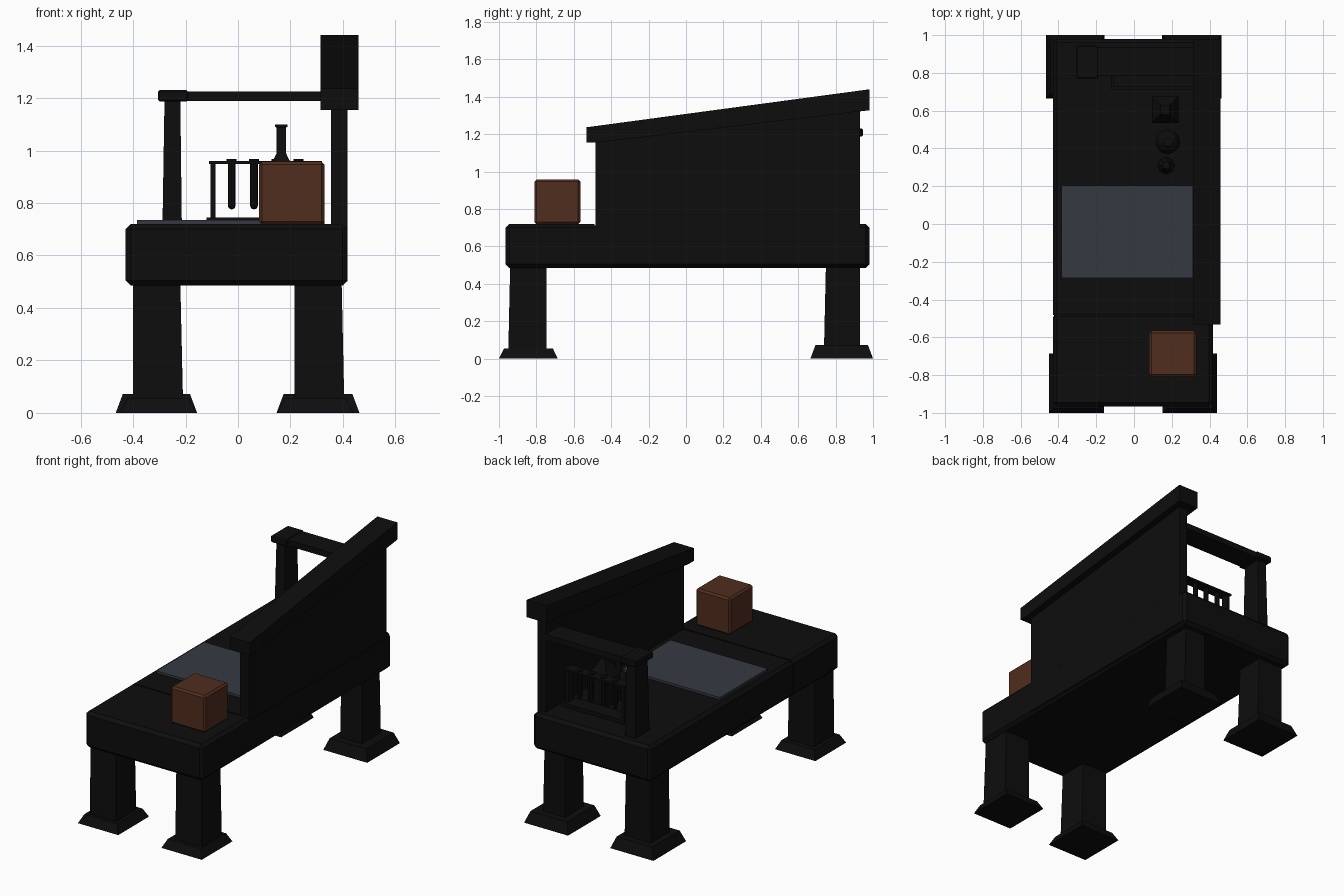
import bpy, bmesh
from math import pi

if "Cube" in bpy.data.objects:
    bpy.data.objects.remove(bpy.data.objects["Cube"])


def material(name, rgb):
    m = bpy.data.materials.new(name)
    m.diffuse_color = (*rgb, 1)
    m.use_nodes = True
    m.node_tree.nodes["Principled BSDF"].inputs["Base Color"].default_value = m.diffuse_color
    return m


BLACK = material("black_wood", (0.004, 0.004, 0.004))
SLATE = material("slate_mat", (0.036, 0.041, 0.053))
BROWN = material("brown_wood", (0.08, 0.026, 0.013))


def finish(name, bm, mat, bevel=0):
    bmesh.ops.recalc_face_normals(bm, faces=bm.faces)
    me = bpy.data.meshes.new(name)
    bm.to_mesh(me)
    bm.free()
    me.materials.append(mat)
    ob = bpy.data.objects.new(name, me)
    bpy.context.collection.objects.link(ob)
    if bevel:
        mod = ob.modifiers.new("bevel", "BEVEL")
        mod.width = bevel
        mod.segments = 1
    return ob


def loft(name, rings, mat=BLACK, bevel=0):
    """Stack of rectangles (x0, x1, y0, y1, z) joined into one solid."""
    bm = bmesh.new()
    loops = [[bm.verts.new(p) for p in ((a, c, z), (b, c, z), (b, d, z), (a, d, z))]
             for a, b, c, d, z in rings]
    for lo, hi in zip(loops, loops[1:]):
        for i in range(4):
            j = (i + 1) % 4
            bm.faces.new((lo[i], lo[j], hi[j], hi[i]))
    bm.faces.new(loops[0][::-1])
    bm.faces.new(loops[-1])
    return finish(name, bm, mat, bevel)


def box(name, x, y, z, mat=BLACK, bevel=0):
    return loft(name, [(*x, *y, z[0]), (*x, *y, z[1])], mat, bevel)


def side_profile(name, yz, x0, x1, bevel=0):
    """Outline in the yz plane extruded along x."""
    bm = bmesh.new()
    f = bm.faces.new([bm.verts.new((x0, y, z)) for y, z in yz])
    new = bmesh.ops.extrude_face_region(bm, geom=[f])["geom"]
    bmesh.ops.translate(bm, vec=(x1 - x0, 0, 0),
                        verts=[v for v in new if isinstance(v, bmesh.types.BMVert)])
    return finish(name, bm, BLACK, bevel)


def turned(name, x, y, profile, sides=12):
    """Stack of cones following a (radius, z) profile."""
    bm = bmesh.new()
    prof = [bm.verts.new((r, 0, z)) for r, z in profile]
    edges = [bm.edges.new(p) for p in zip(prof, prof[1:])]
    bmesh.ops.spin(bm, geom=prof + edges, axis=(0, 0, 1), cent=(0, 0, 0),
                   angle=2 * pi, steps=sides)
    bmesh.ops.remove_doubles(bm, verts=bm.verts, dist=0.0005)
    bmesh.ops.translate(bm, vec=(x, y, 0), verts=bm.verts)
    return finish(name, bm, BLACK)


# Thick table top with a seam cut around it
top = box("table_top", (-0.428, 0.418), (-0.965, 0.98), (0.485, 0.72), bevel=0.02)
for label, x, z in (("top", (-0.5, 0.5), (0.712, 0.8)), ("left", (-0.5, -0.42), (0.5, 0.8))):
    cutter = box("seam_cutter_" + label, x, (-0.49, -0.482), z)
    cutter.hide_render = True
    cutter.hide_set(True)
    cut = top.modifiers.new("seam", "BOOLEAN")
    cut.operation = "DIFFERENCE"
    cut.object = cutter

# Legs with flared feet
for label, fx0, fx1, fy0, fy1, h, lx0, lx1, ly0, ly1 in (
        ("front_left", -0.45, -0.16, -1.0, -0.685, 0.055, -0.40, -0.22, -0.94, -0.745),
        ("front_right", 0.15, 0.44, -1.0, -0.685, 0.055, 0.215, 0.395, -0.94, -0.745),
        ("back_left", -0.466, -0.156, 0.665, 1.0, 0.072, -0.40, -0.22, 0.748, 0.93),
        ("back_right", 0.147, 0.463, 0.665, 1.0, 0.072, 0.218, 0.365, 0.748, 0.93)):
    t = 0.027
    loft(label + "_foot", [(fx0, fx1, fy0, fy1, 0),
                           (fx0 + t, fx1 - t, fy0 + t, fy1 - t, h)])
    s = 0.01
    loft(label + "_leg", [(lx0, lx1 + s, ly0 - s, ly1, h - 0.01),
                          (lx0, lx1, ly0, ly1, 0.5)])

# Side wall with a sloping cap
side_profile("side_wall", [(-0.485, 0.50), (0.93, 0.50), (0.93, 1.35), (-0.485, 1.18)],
             0.355, 0.417)
side_profile("wall_cap", [(-0.533, 1.155), (-0.475, 1.155), (0.98, 1.328),
                          (0.98, 1.44), (-0.533, 1.237)], 0.315, 0.459)

# Back frame: post, cap block and cross beam
loft("back_post", [(-0.288, -0.214, 0.785, 0.93, 0.71), (-0.28, -0.22, 0.795, 0.92, 1.20)])
box("post_cap", (-0.305, -0.19), (0.77, 0.945), (1.187, 1.23), bevel=0.006)
box("back_beam", (-0.2, 0.37), (0.785, 0.935), (1.188, 1.226))

# Rack with hanging tubes
box("rack_base", (-0.12, 0.33), (0.71, 0.81), (0.715, 0.745))
box("rack_rail", (-0.11, 0.32), (0.725, 0.795), (0.948, 0.96))
for i, x in enumerate((-0.095, 0.305)):
    box(f"rack_post_{i}", (x - 0.01, x + 0.01), (0.735, 0.785), (0.74, 0.95))
for i in range(4):
    turned(f"rack_tube_{i}", -0.024 + i * 0.085, 0.76,
           [(0, 0.775), (0.011, 0.78), (0.015, 0.79), (0.015, 0.958),
            (0.019, 0.96), (0.019, 0.967), (0, 0.967)], 8)

# Bottles beside the wall
q = lambda r, z: (0.165 - r, 0.165 + r, 0.605 - r, 0.605 + r, z)
loft("square_bottle", [q(0.07, 0.715), q(0.07, 0.90), q(0.03, 0.965), q(0.018, 0.99),
                       q(0.018, 1.088), q(0.024, 1.09), q(0.024, 1.10)])
turned("round_flask", 0.178, 0.435,
       [(0, 0.715), (0.04, 0.718), (0.063, 0.75), (0.066, 0.785), (0.05, 0.825),
        (0.02, 0.85), (0.018, 0.92), (0.026, 0.925), (0.026, 0.935), (0, 0.935)], 12)
turned("small_flask", 0.17, 0.31,
       [(0, 0.715), (0.045, 0.715), (0.045, 0.73), (0.015, 0.81), (0.015, 0.85),
        (0.02, 0.853), (0.02, 0.86), (0, 0.86)], 8)

# Mat and wooden box on the table
box("table_mat", (-0.385, 0.312), (-0.287, 0.203), (0.717, 0.735), SLATE)
box("wooden_box", (0.08, 0.33), (-0.81, -0.565), (0.718, 0.958), BROWN, bevel=0.012)
